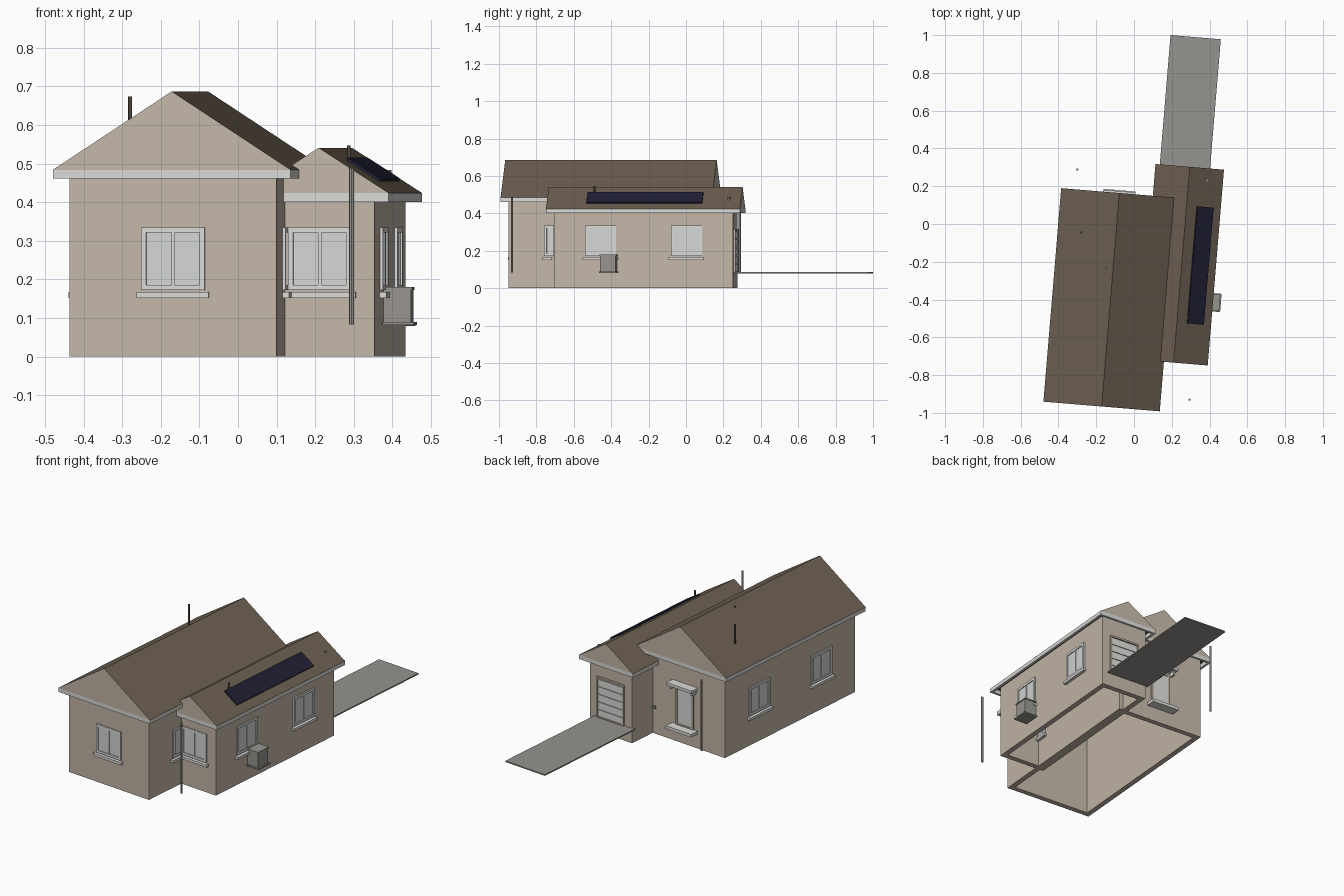
import bpy, bmesh, math
from mathutils import Matrix, Vector

old = bpy.data.objects.get("Cube")
if old:
    bpy.data.objects.remove(old)


def material(name, *rgb):
    lin = [((c / 255 + 0.055) / 1.055) ** 2.4 for c in rgb] + [1]
    m = bpy.data.materials.new(name)
    m.use_nodes = True
    m.diffuse_color = lin
    m.node_tree.nodes["Principled BSDF"].inputs["Base Color"].default_value = lin
    return m


WALL = material("tan wall", 196, 183, 168)
ROOF = material("brown roof", 110, 96, 83)
TRIM = material("off white trim", 218, 218, 216)
GLASS = material("pale glass", 212, 213, 213)
METAL = material("grey metal", 152, 149, 143)
PAVING = material("grey paving", 149, 147, 142)
SOLAR = material("navy panel", 32, 32, 54)
PIPE = material("dark pipe", 88, 78, 70)

# The whole house is turned slightly about the vertical axis
TURN = Matrix.Rotation(math.radians(-4.75), 4, 'Z')


def finish(name, bm, mats, place):
    bmesh.ops.recalc_face_normals(bm, faces=bm.faces)
    bm.transform(TURN @ place)
    me = bpy.data.meshes.new(name)
    bm.to_mesh(me)
    bm.free()
    for m in mats:
        me.materials.append(m)
    ob = bpy.data.objects.new(name, me)
    bpy.context.collection.objects.link(ob)
    return ob


def boxes(name, mat, parts, place=Matrix()):
    """One object from several boxes, each given as x0, x1, y0, y1, z0, z1."""
    bm = bmesh.new()
    for x0, x1, y0, y1, z0, z1 in parts:
        m = Matrix.Translation(((x0 + x1) / 2, (y0 + y1) / 2, (z0 + z1) / 2))
        m = m @ Matrix.Diagonal((x1 - x0, y1 - y0, z1 - z0, 1))
        bmesh.ops.create_cube(bm, size=1, matrix=m)
    return finish(name, bm, [mat], place)


def ring(x0, x1, y0, y1, z0, z1, t):
    """Four boxes forming a rectangular ring in plan."""
    return [(x0, x1, y0, y0 + t, z0, z1), (x0, x1, y1 - t, y1, z0, z1),
            (x0, x0 + t, y0 + t, y1 - t, z0, z1), (x1 - t, x1, y0 + t, y1 - t, z0, z1)]


def pipe(name, mat, x, y, z0, z1, r):
    bm = bmesh.new()
    bmesh.ops.create_cone(bm, cap_ends=True, segments=12, radius1=r, radius2=r, depth=z1 - z0)
    ob = finish(name, bm, [mat], Matrix.Translation((x, y, (z0 + z1) / 2)))
    bpy.context.view_layer.objects.active = ob
    ob.select_set(True)
    bpy.ops.object.shade_smooth_by_angle()
    ob.select_set(False)


def gable_roof(name, x0, x1, y0, y1, eave, ridge):
    """Triangular prism with wall-coloured gable ends."""
    bm = bmesh.new()
    profile = [(x0, eave), (x1, eave), ((x0 + x1) / 2, ridge)]
    face = bm.faces.new([bm.verts.new((x, y0, z)) for x, z in profile])
    ext = bmesh.ops.extrude_face_region(bm, geom=[face])
    moved = [g for g in ext["geom"] if isinstance(g, bmesh.types.BMVert)]
    bmesh.ops.translate(bm, verts=moved, vec=(0, y1 - y0, 0))
    bm.normal_update()
    for f in bm.faces:
        f.material_index = 1 if abs(f.normal.y) > 0.9 else 0
    finish(name, bm, [ROOF, WALL], Matrix())


def wing(name, x0, x1, y0, y1, fascia, eave, ridge):
    """Open-bottomed walls, a fascia ring and a gable roof; sizes are at the eaves."""
    o = 0.04
    boxes(name + "_walls", WALL, ring(x0 + o, x1 - o, y0 + o, y1 - o, 0, eave, 0.03))
    boxes(name + "_fascia", TRIM, ring(x0, x1, y0, y1, fascia, eave, 0.014))
    gable_roof(name + "_roof", x0, x1, y0, y1, eave, ridge)


wing("main", -0.40, 0.218, -0.977, 0.157, 0.461, 0.484, 0.687)
wing("garage", 0.087, 0.451, -0.714, 0.326, 0.401, 0.424, 0.541)

MAIN_X, GARAGE_X = -0.091, 0.269
FRONT, RIGHT, BACK, LEFT = 0, 90, 180, -90


def on_wall(x, y, side):
    """Placement whose local -y points out of the wall."""
    return Matrix.Translation((x, y, 0)) @ Matrix.Rotation(math.radians(side), 4, 'Z')


def upright_frame(w, z0, z1, t, depth):
    return [(-w, -w + t, -depth, 0.01, z0, z1), (w - t, w, -depth, 0.01, z0, z1),
            (-w + t, w - t, -depth, 0.01, z1 - t, z1), (-w + t, w - t, -depth, 0.01, z0, z0 + t)]


def window(name, x, y, side):
    p = on_wall(x, y, side)
    frame = upright_frame(0.083, 0.172, 0.335, 0.014, 0.008)
    frame.append((-0.004, 0.004, -0.007, 0.01, 0.18, 0.33))
    boxes(name + "_frame", TRIM, frame, p)
    boxes(name + "_glass", GLASS, [(-0.07, 0.07, -0.003, 0.01, 0.184, 0.323)], p)
    boxes(name + "_sill", TRIM, [(-0.094, 0.094, -0.018, 0.01, 0.152, 0.167)], p)


window("main_front_window", MAIN_X, -0.937, FRONT)
window("garage_front_window", GARAGE_X, -0.674, FRONT)
window("main_right_window", 0.178, -0.663, RIGHT)
for i, y in enumerate((-0.425, 0.037)):
    window(f"garage_right_window_{i}", 0.411, y, RIGHT)
for i, y in enumerate((-0.663, -0.16)):
    window(f"main_left_window_{i}", -0.36, y, LEFT)

# Back door with canopy and step
door = on_wall(MAIN_X, 0.117, BACK)
boxes("back_door_frame", WALL, upright_frame(0.06, 0.095, 0.315, 0.012, 0.008), door)
boxes("back_door", TRIM, [(-0.048, 0.048, -0.004, 0.01, 0.1, 0.303)], door)
boxes("door_canopy", TRIM, [(-0.085, 0.085, -0.05, 0.01, 0.33, 0.346)], door)
boxes("canopy_brackets", TRIM,
      [(s * 0.07 - 0.005, s * 0.07 + 0.005, -0.035, 0.01, 0.308, 0.33) for s in (-1, 1)], door)
boxes("door_step", TRIM, [(-0.085, 0.085, -0.055, 0.01, 0.082, 0.1)], door)

# Sectional garage door
gate = on_wall(GARAGE_X, 0.286, BACK)
boxes("garage_door_frame", WALL, upright_frame(0.092, 0.082, 0.318, 0.01, 0.01), gate)
rows, base, step = 5, 0.09, 0.0436
boxes("garage_door_panels", TRIM,
      [(-0.082, 0.082, -0.006, 0.01, base + i * step, base + (i + 0.9) * step)
       for i in range(rows)], gate)
boxes("garage_door_backing", METAL, [(-0.082, 0.082, -0.002, 0.01, 0.09, 0.31)], gate)

boxes("driveway", PAVING, [(0.11, 0.377, 0.28, 1.0127, 0.079, 0.086)])

# Outdoor cooling unit on its slab
boxes("cooling_unit", METAL, [(0.413, 0.484, -0.42, -0.337, 0.09, 0.173)])
boxes("cooling_unit_lid", METAL, [(0.411, 0.487, -0.423, -0.334, 0.173, 0.18)])
boxes("cooling_unit_slab", PAVING, [(0.405, 0.493, -0.427, -0.33, 0.082, 0.09)])

# Solar panel lying along the right garage slope
slope = math.atan2(0.541 - 0.424, 0.182)
lie = Matrix.Translation((0.368, -0.19, 0.4845)) @ Matrix.Rotation(slope, 4, 'Y')
boxes("solar_panel", SOLAR, [(-0.051, 0.051, -0.311, 0.311, -0.004, 0.004)], lie)

# Downpipes, flue and roof vents
pipe("front_downpipe", METAL, 0.37, -0.9025, 0.083, 0.488, 0.006)
pipe("back_downpipe", METAL, -0.323, 0.262, 0.083, 0.488, 0.006)
pipe("roof_flue", PIPE, -0.275, -0.068, 0.55, 0.674, 0.0055)
pipe("garage_flue", PIPE, 0.3265, -0.464, 0.49, 0.547, 0.005)
pipe("main_roof_vent", PIPE, -0.125, -0.247, 0.65, 0.672, 0.005)
pipe("garage_roof_vent", METAL, 0.37, 0.2615, 0.46, 0.484, 0.007)

# Small tap box beside the garage
boxes("wall_tap", METAL, [(0.105, 0.12, 0.11, 0.127, 0.145, 0.16)])
